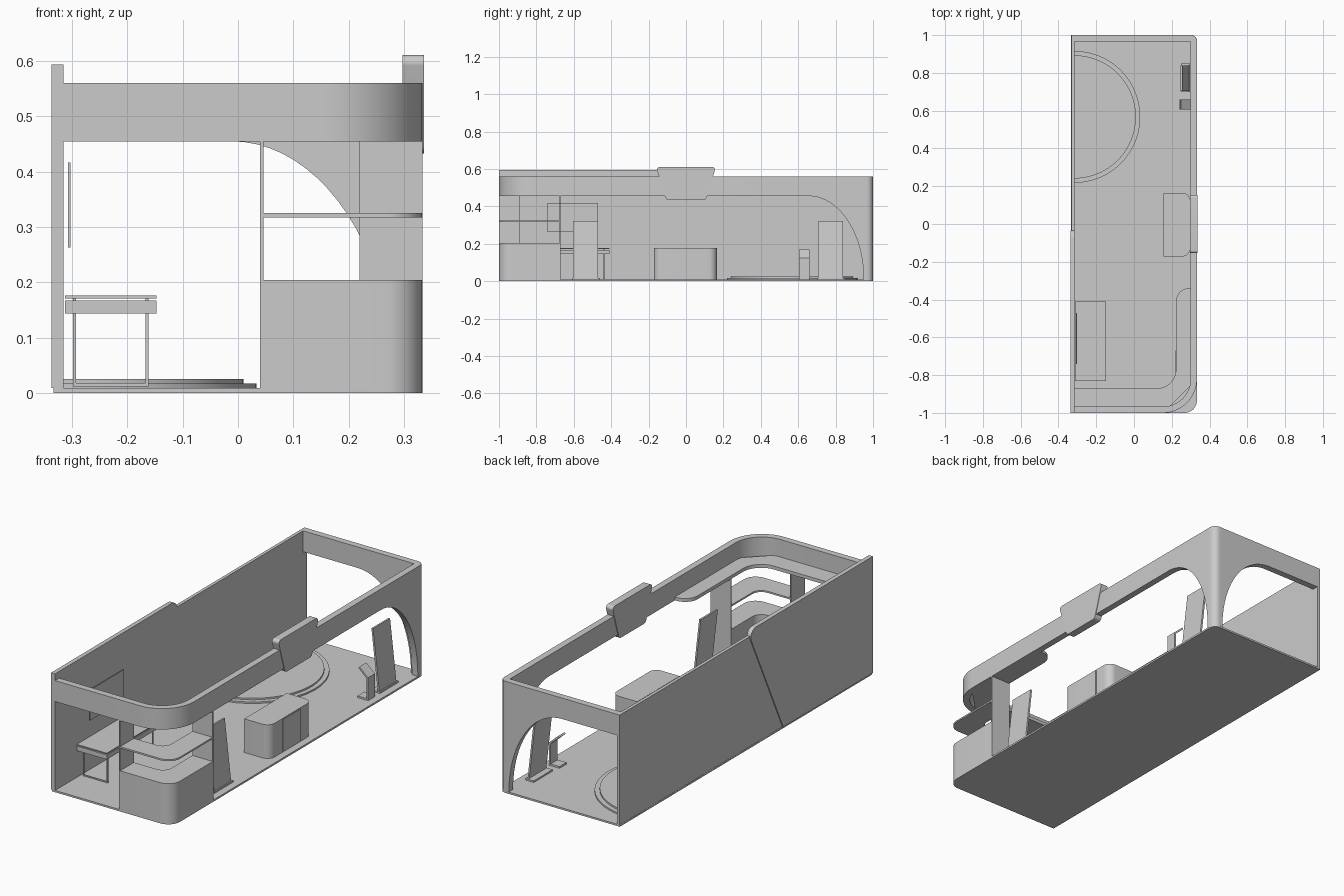
import bpy, math
from math import pi, sin, cos, tan, atan2
from mathutils import Vector

if "Cube" in bpy.data.objects:
    bpy.data.objects.remove(bpy.data.objects["Cube"])


def add_mesh(name, verts, faces):
    me = bpy.data.meshes.new(name)
    me.from_pydata(verts, [], faces)
    ob = bpy.data.objects.new(name, me)
    bpy.context.collection.objects.link(ob)
    import bmesh
    bm = bmesh.new()
    bm.from_mesh(me)
    bmesh.ops.remove_doubles(bm, verts=bm.verts, dist=1e-5)
    bmesh.ops.recalc_face_normals(bm, faces=bm.faces)
    bm.to_mesh(me)
    bm.free()
    bpy.ops.object.select_all(action='DESELECT')
    ob.select_set(True)
    bpy.context.view_layer.objects.active = ob
    bpy.ops.object.shade_smooth_by_angle()
    return ob


def rounded(pts, n=10):
    """Polygon of (u, v, radius) corners -> outline with filleted corners."""
    out = []
    for i, (x, y, r) in enumerate(pts):
        p = Vector((x, y))
        if r == 0:
            out.append((x, y))
            continue
        u = (Vector(pts[i - 1][:2]) - p).normalized()
        v = (Vector(pts[(i + 1) % len(pts)][:2]) - p).normalized()
        half = u.angle(v) / 2
        c = p + (u + v).normalized() * r / sin(half)
        a, b = p + u * r / tan(half) - c, p + v * r / tan(half) - c
        a0 = atan2(a.y, a.x)
        d = (atan2(b.y, b.x) - a0 + pi) % (2 * pi) - pi
        out += [(c.x + r * cos(a0 + d * k / n), c.y + r * sin(a0 + d * k / n))
                for k in range(n + 1)]
    return out


def prism(name, outline, lo, hi, axis='z'):
    """Extrude a 2D outline along an axis (x: yz outline, y: xz outline)."""
    place = {'z': lambda u, v, w: (u, v, w),
             'x': lambda u, v, w: (w, u, v),
             'y': lambda u, v, w: (u, w, v)}[axis]
    n = len(outline)
    verts = [place(u, v, w) for w in (lo, hi) for u, v in outline]
    faces = [tuple(range(n)), tuple(range(n, 2 * n))]
    faces += [(i, (i + 1) % n, n + (i + 1) % n, n + i) for i in range(n)]
    return add_mesh(name, verts, faces)


def box(name, x0, x1, y0, y1, z0, z1):
    return prism(name, [(x0, y0), (x1, y0), (x1, y1), (x0, y1)], z0, z1)


# Floor and long side wall with a taller slanted panel
prism('floor', rounded([(-.333, -1, 0), (.333, -1, .065), (.333, 1, .03), (-.333, 1, 0)]), 0, .009)
box('side_wall', -.332, -.316, -1, 1, .009, .56)
prism('slanted_wall_panel',
      rounded([(-1, .009, 0), (-.29, .009, 0), (-.01, .594, .04), (-1, .594, 0)]),
      -.337, -.315, 'x')

# Upper band running round three sides, flaring down into the rear corner post
T, R, W, TOP, BOT = .033, .18, .333, .56, .455
ring = [(-.316, -1, -.316, -1 + T, BOT)]
for k in range(17):
    a = -pi / 2 + pi / 2 * k / 16
    cx, cy = W - R, -1 + R
    ring.append((cx + R * cos(a), cy + R * sin(a),
                 cx + (R - T) * cos(a), cy + (R - T) * sin(a), BOT))
arch = [(.345 - .295 * cos(t), .01 + .445 * sin(t))
        for t in [pi / 2 * k / 20 for k in range(21)]]
for d, z in reversed(arch):
    ring.append((W, 1 - d, W - T, 1 - d, z))
for k in range(9):
    a = pi / 2 * k / 8
    ring.append((W - T + T * cos(a), 1 - T + T * sin(a), W - T, 1 - T, .009))
for d, z in arch:
    ring.append((W - d, 1, W - d, 1 - T, z))
ring.append((-.316, 1, -.316, 1 - T, BOT))
verts, faces = [], []
for ox, oy, ix, iy, z in ring:
    verts += [(ox, oy, z), (ox, oy, TOP), (ix, iy, TOP), (ix, iy, z)]
for s in range(len(ring) - 1):
    for j in range(4):
        k = (j + 1) % 4
        faces.append((4 * s + j, 4 * s + k, 4 * s + 4 + k, 4 * s + 4 + j))
e = 4 * (len(ring) - 1)
faces += [(0, 1, 2, 3), (e, e + 1, e + 2, e + 3)]
add_mesh('upper_band', verts, faces)

# Soffit ledge inside the front of the band
prism('soffit', rounded([(-.316, -.975, 0), (.18, -.975, 0), (.305, -.85, 0), (.305, -.34, 0),
                         (.222, -.34, .07), (.222, -.87, .1), (-.316, -.87, 0)]), .455, .472)

# Tapered header plate on the long side
prism('header_plate', rounded([(-.16, .611, .015), (.16, .611, .015),
                               (.105, .433, .02), (-.105, .433, .02)]), .297, .336, 'x')

# L-shaped corner counter with shelf and end panels
L = rounded([(.04, -1, 0), (.333, -1, .065), (.333, -.67, 0),
             (.22, -.67, 0), (.22, -.89, .05), (.04, -.89, 0)])
prism('counter', L, .009, .204)
prism('counter_shelf', L, .317, .325)
box('counter_end_panel_front', .04, .046, -1, -.89, .204, .455)
box('counter_end_panel_side', .22, .333, -.676, -.67, .204, .455)

# Desk with drawer box, thin top and two loop legs
box('desk_top', -.313, -.147, -.83, -.41, .171, .176)
box('desk_drawer', -.313, -.147, -.83, -.41, .144, .167)
for i, y in enumerate((-.80, -.44)):
    for j, x in enumerate((-.298, -.167)):
        box(f'desk_leg_{i}_{j}', x, x + .005, y - .003, y + .003, .014, .172)
    box(f'desk_foot_bar_{i}', -.298, -.162, y - .003, y + .003, .012, .018)

# Wall screen
box('wall_screen', -.307, -.303, -.74, -.47, .263, .417)

# Leaning display panels on base plates
for i, (y0, y1) in enumerate(((-.605, -.47), (.705, .84))):
    prism(f'display_panel_{i}', [(.282, .015), (.291, .015), (.256, .322), (.247, .322)], y0, y1, 'y')
    box(f'display_base_{i}', .25, .297, y0 - .005, y1 + .01, .009, .017)

# Small stand: base, upright and sloping top
prism('small_stand', [(.24, .01), (.298, .01), (.298, .125), (.25, .168), (.244, .161),
                      (.289, .121), (.289, .019), (.24, .019)], .605, .66, 'y')

# Central block with rounded outer corners and slim front panel
prism('central_block', rounded([(.155, -.172, 0), (.296, -.172, .04),
                                (.296, .165, .04), (.155, .165, 0)]), .009, .178)
box('central_block_panel', .295, .3, -.07, .07, .012, .174)

# Stepped half-round platform against the wall
for name, r, z0, z1 in (('platform_lower', .349, .009, .017), ('platform_upper', .326, .017, .025)):
    prism(name, [(-.316 + r * cos(a), .567 + r * sin(a))
                 for a in [-pi / 2 + pi * k / 48 for k in range(49)]], z0, z1)
